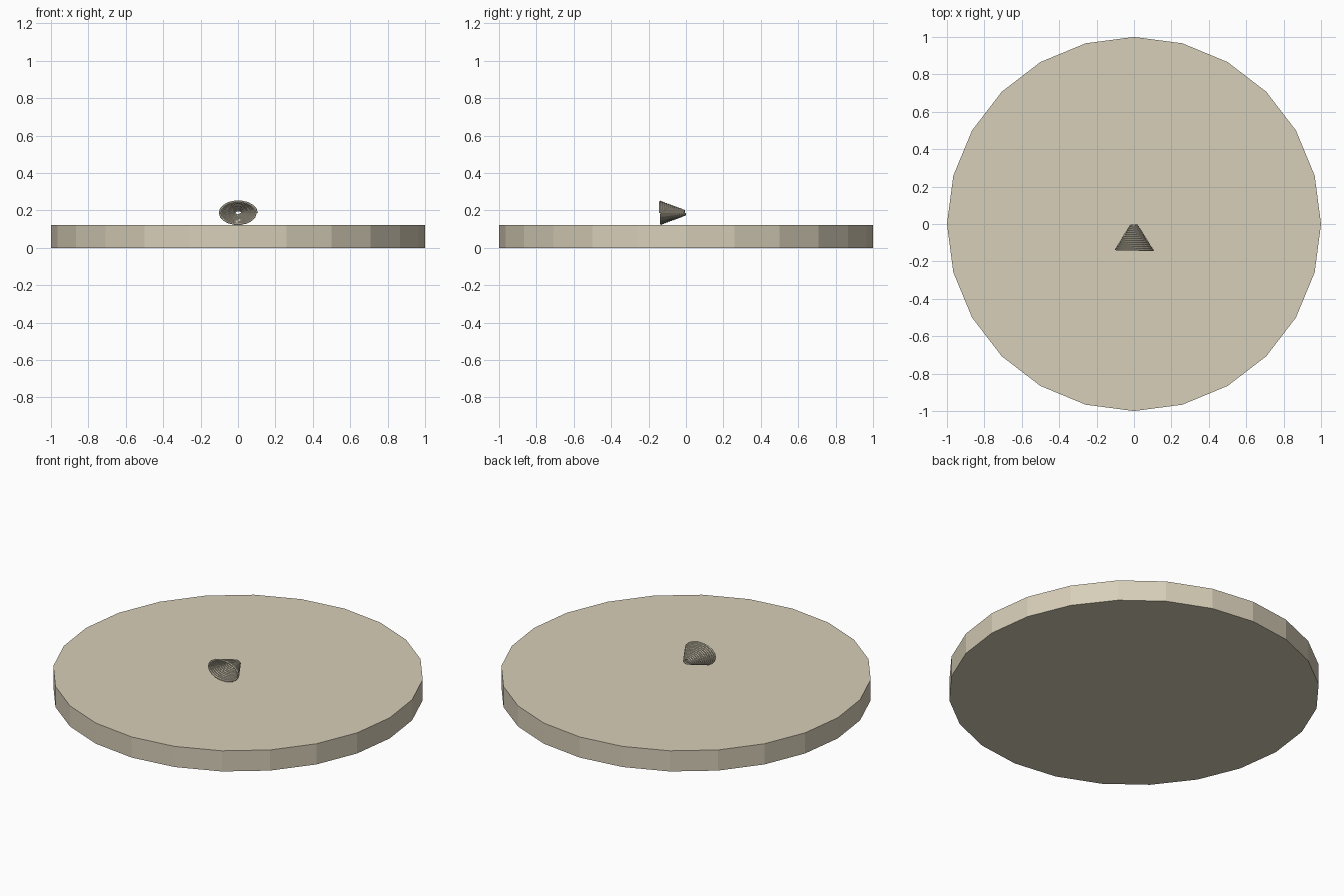
import bpy, bmesh, math

if "Cube" in bpy.data.objects:
    bpy.data.objects.remove(bpy.data.objects["Cube"])


def make_material(name, rgb):
    m = bpy.data.materials.new(name)
    m.diffuse_color = (*rgb, 1.0)
    m.use_nodes = True
    m.node_tree.nodes["Principled BSDF"].inputs["Base Color"].default_value = m.diffuse_color
    return m


sand = make_material("sand", (0.68, 0.62, 0.48))


def finish(bm, name):
    bmesh.ops.recalc_face_normals(bm, faces=bm.faces)
    mesh = bpy.data.meshes.new(name)
    bm.to_mesh(mesh)
    bm.free()
    mesh.materials.append(sand)
    ob = bpy.data.objects.new(name, mesh)
    bpy.context.collection.objects.link(ob)
    return ob


# Round base plate: 24 flat sides
bm = bmesh.new()
bmesh.ops.create_cone(bm, cap_ends=True, segments=24, radius1=1, radius2=1, depth=0.123)
bmesh.ops.translate(bm, verts=bm.verts, vec=(0, 0, 0.0615))
finish(bm, "base_plate")

# Conical coil shell: a thin rope wound in a flattened spiral, wide end to the front
TURNS, STEPS, SIDES = 13, 18, 6
ROPE = 0.006
bm = bmesh.new()
rings = []
total = TURNS * STEPS
for i in range(total + 1):
    t = i / total
    a = 2 * math.pi * i / STEPS
    rx = 0.100 + (0.016 - 0.100) * t
    rz = 0.062 + (0.011 - 0.062) * t
    y = -0.140 + 0.135 * t
    ring = []
    for k in range(SIDES):
        b = 2 * math.pi * k / SIDES
        r = ROPE * math.cos(b)
        ring.append(bm.verts.new(((rx + r) * math.cos(a),
                                  y + ROPE * math.sin(b),
                                  0.187 + (rz + r) * math.sin(a))))
    rings.append(ring)
for p, q in zip(rings, rings[1:]):
    for k in range(SIDES):
        n = (k + 1) % SIDES
        bm.faces.new((p[k], p[n], q[n], q[k]))
bm.faces.new(rings[0])
bm.faces.new(rings[-1])
finish(bm, "coil_shell")
